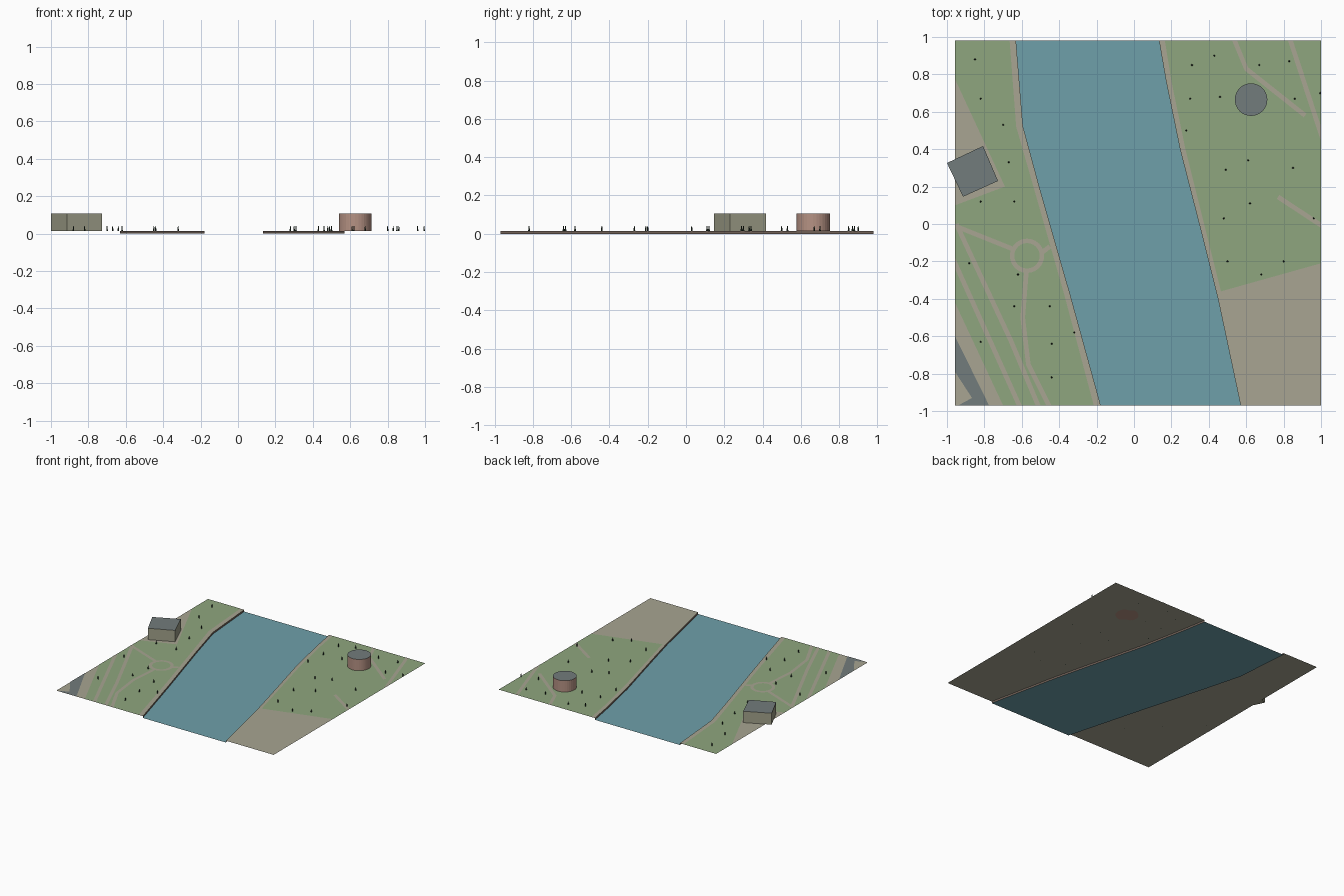
import bpy
import bmesh
import math
from mathutils import Vector

cube = bpy.data.objects.get("Cube")
if cube:
    bpy.data.objects.remove(cube, do_unlink=True)


def material(name, rgb):
    """Flat material from 8-bit display values, stored as linear."""
    lin = [((c / 255 + 0.055) / 1.055) ** 2.4 for c in rgb] + [1]
    m = bpy.data.materials.new(name)
    m.use_nodes = True
    m.diffuse_color = lin
    m.node_tree.nodes["Principled BSDF"].inputs["Base Color"].default_value = lin
    return m


PAVING = material("paving", (168, 165, 146))
GRASS = material("grass", (143, 166, 126))
WATER = material("water", (110, 160, 170))
ROOF = material("roof_grey", (114, 124, 124))
STONE = material("stone_wall", (160, 160, 138))
BRICK = material("brick_wall", (182, 146, 132))
BANK = material("bank_wall", (118, 102, 92))
TREE = material("tree_green", (42, 58, 46))

LEFT, RIGHT, FRONT, BACK = -0.957, 1.0, -0.97, 0.98
GROUND = 0.0145
LAWN, PATH = GROUND + 0.0008, GROUND + 0.0016


def finish(name, bm, *mats):
    mesh = bpy.data.meshes.new(name)
    bm.to_mesh(mesh)
    bm.free()
    for m in mats:
        mesh.materials.append(m)
    ob = bpy.data.objects.new(name, mesh)
    bpy.context.collection.objects.link(ob)
    return ob


def clip_to_border(bm):
    for co, no in (((LEFT, 0, 0), (-1, 0, 0)), ((RIGHT, 0, 0), (1, 0, 0)),
                   ((0, FRONT, 0), (0, -1, 0)), ((0, BACK, 0), (0, 1, 0))):
        geom = bm.verts[:] + bm.edges[:] + bm.faces[:]
        bmesh.ops.bisect_plane(bm, geom=geom, plane_co=co, plane_no=no, clear_outer=True)


def sheet(name, outline, z, mat):
    """Flat upward-facing polygon."""
    bm = bmesh.new()
    face = bm.faces.new([bm.verts.new((x, y, z)) for x, y in outline])
    face.normal_update()
    if face.normal.z < 0:
        face.normal_flip()
    clip_to_border(bm)
    return finish(name, bm, mat)


def ribbon(name, points, width, closed=False):
    """Mitred flat path along a polyline."""
    pts = [Vector(p) for p in points]
    n = len(pts)
    bm = bmesh.new()
    rows = []
    for i, p in enumerate(pts):
        before = pts[i - 1] if closed or i else p
        after = pts[(i + 1) % n] if closed or i < n - 1 else p
        d = (after - before).normalized()
        side = Vector((-d.y, d.x)) * width / 2
        rows.append([bm.verts.new((*(p + s * side), PATH)) for s in (1, -1)])
    for i in range(n if closed else n - 1):
        (a, b), (c, d) = rows[i], rows[(i + 1) % n]
        bm.faces.new((a, b, d, c))
    clip_to_border(bm)
    return finish(name, bm, PAVING)


def bank_wall(name, line, flip):
    bm = bmesh.new()
    rows = [[bm.verts.new((x, y, z)) for z in (0, GROUND)] for x, y in line]
    for (a, b), (c, d) in zip(rows, rows[1:]):
        f = bm.faces.new((a, c, d, b))
        if flip:
            f.normal_flip()
    return finish(name, bm, BANK)


def building(name, outline, top, wall):
    """Extruded footprint with a grey flat roof."""
    bm = bmesh.new()
    base = bm.faces.new([bm.verts.new((x, y, GROUND)) for x, y in outline])
    ext = bmesh.ops.extrude_face_region(bm, geom=[base], use_keep_orig=True)
    verts = [v for v in ext["geom"] if isinstance(v, bmesh.types.BMVert)]
    bmesh.ops.translate(bm, verts=verts, vec=(0, 0, top - GROUND))
    bmesh.ops.recalc_face_normals(bm, faces=bm.faces[:])
    for f in bm.faces:
        f.material_index = int(f.normal.z > 0.5)
    return finish(name, bm, wall, ROOF)


def circle(x, y, r, n):
    return [(x + r * math.cos(math.tau * i / n), y + r * math.sin(math.tau * i / n))
            for i in range(n)]


# River and its banks
west = [(-.631, BACK), (-.594, .524), (-.503, .187), (-.342, -.374), (-.178, FRONT)]
east = [(.134, BACK), (.171, .765), (.246, .4), (.369, -.08), (.449, -.4), (.57, FRONT)]
sheet("river", west + east[::-1], 0, WATER)
sheet("west_ground", west + [(LEFT, FRONT), (LEFT, BACK)], GROUND, PAVING)
sheet("east_ground", east + [(RIGHT, FRONT), (RIGHT, BACK)], GROUND, PAVING)
bank_wall("west_bank_wall", west, False)
bank_wall("east_bank_wall", east, True)

# Lawns
sheet("west_lawn", [(LEFT, BACK), (-.665, BACK), (-.63, .52), (-.535, .19), (-.375, -.37),
                    (-.215, FRONT), (-.7, FRONT), (LEFT, -.42), (LEFT, .1), (-.69, .2),
                    (LEFT, .775)], LAWN, GRASS)
sheet("east_lawn", [(.165, BACK), (.2, .765), (.275, .4), (.395, -.08), (.465, -.36),
                    (RIGHT, -.21), (RIGHT, BACK)], LAWN, GRASS)

# Footpaths
ribbon("round_path", circle(-.572, -.17, .08, 24), .024, True)
for i, line in enumerate([
        [(.53, 1), (.6, .83), (.915, .58)],
        [(.83, 1), (1.02, .42)],
        [(.77, .145), (1.02, -.02)],
        [(-.645, -.135), (-.97, -.005)],
        [(-.495, -.155), (-.45, -.12)],
        [(-.575, -.25), (-.595, -.5), (-.565, -.75), (-.44, -1)],
        [(-.97, -.18), (-.6, -1)],
        [(-.95, 0), (-.66, -.62), (-.5, -1)]]):
    ribbon(f"footpath_{i + 1}", line, .025)

# Dark paved corner
sheet("corner_slab", [(LEFT, -.6), (-.775, FRONT), (-.94, FRONT), (-.866, -.93),
                      (LEFT, -.79)], PATH, ROOF)

# Buildings
building("square_building", [(-1, .326), (-.807, .417), (-.727, .23), (-.914, .146)],
         .107, STONE)
building("round_building", circle(.626, .665, .087, 32), .107, BRICK)

# Trees
west_trees = [(-.85, .88), (-.82, .67), (-.7, .53), (-.67, .33), (-.64, .12), (-.82, .12),
              (-.88, -.21), (-.62, -.27), (-.64, -.44), (-.45, -.44), (-.44, -.64),
              (-.32, -.58), (-.44, -.82), (-.82, -.63)]
east_trees = [(.31, .85), (.43, .9), (.3, .67), (.46, .68), (.28, .5), (.61, .34),
              (.49, .29), (.62, .11), (.48, .03), (.5, -.2), (.68, -.27), (.8, -.2),
              (.96, .03), (.85, .3), (.86, .67), (.83, .87), (.995, .7), (.67, .85)]
bm = bmesh.new()
for x, y in west_trees + east_trees:
    cone = bmesh.ops.create_cone(bm, cap_ends=True, segments=6, radius1=.005,
                                 radius2=.002, depth=.025)
    bmesh.ops.translate(bm, verts=cone["verts"], vec=(x, y, GROUND + .0125))
finish("trees", bm, TREE)
